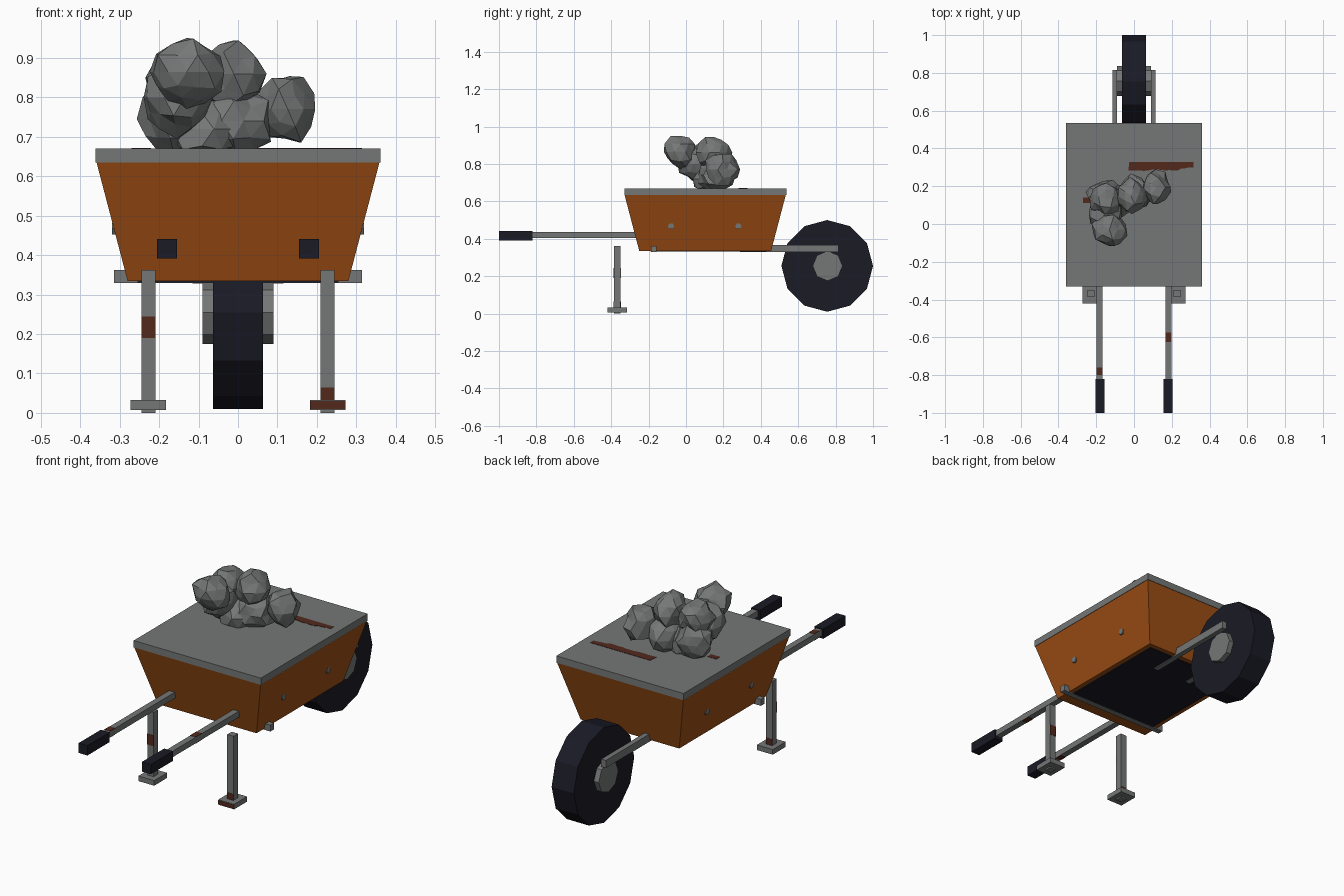
import bpy, bmesh, math, random
from mathutils import Vector, Matrix

if "Cube" in bpy.data.objects:
    bpy.data.objects.remove(bpy.data.objects["Cube"])

random.seed(4)


def mat(name, rgb):
    m = bpy.data.materials.new(name)
    m.diffuse_color = (*rgb, 1)
    m.use_nodes = True
    m.node_tree.nodes["Principled BSDF"].inputs["Base Color"].default_value = m.diffuse_color
    return m


ORANGE = mat("orange_paint", (0.33, 0.075, 0.007))
GREY = mat("grey_metal", (0.175, 0.185, 0.18))
STONE = mat("stone_grey", (0.18, 0.19, 0.187))
BLACK = mat("black_rubber", (0.0105, 0.0105, 0.019))
RUST = mat("rust_brown", (0.085, 0.022, 0.012))


def finish(name, bm, material):
    bmesh.ops.recalc_face_normals(bm, faces=bm.faces)
    me = bpy.data.meshes.new(name)
    bm.to_mesh(me)
    bm.free()
    me.materials.append(material)
    ob = bpy.data.objects.new(name, me)
    bpy.context.collection.objects.link(ob)
    return ob


def box(name, material, x, y, z, taper=0):
    """Box from (min, max) ranges; taper = inset of the bottom face."""
    bm = bmesh.new()
    bmesh.ops.create_cube(bm, size=1)
    for v in bm.verts:
        sx, sy, sz = (math.copysign(1, c) for c in v.co)
        inset = taper if sz < 0 else 0
        v.co = (x[sx > 0] - sx * inset, y[sy > 0] - sy * inset, z[sz > 0])
    return finish(name, bm, material)


def cylinder_x(name, material, centre, radius, width, sides):
    bm = bmesh.new()
    bmesh.ops.create_cone(bm, cap_ends=True, segments=sides, radius1=radius,
                          radius2=radius, depth=width)
    bmesh.ops.transform(bm, verts=bm.verts, matrix=Matrix.Translation(centre)
                        @ Matrix.Rotation(math.pi / 2, 4, 'Y'))
    return finish(name, bm, material)


def span(c, half):
    return (c - half, c + half)


# Tray with lid, dark floor plate and cross bar
box("tray", ORANGE, (-0.36, 0.36), (-0.33, 0.535), (0.335, 0.64), taper=0.08)
box("tray_lid", GREY, (-0.361, 0.361), (-0.33, 0.536), (0.635, 0.67))
box("floor_plate", BLACK, (-0.255, 0.255), (-0.19, 0.43), (0.331, 0.338))
box("cross_bar", GREY, (-0.315, 0.315), (-0.187, -0.158), (0.329, 0.362))

# Wheel and hub
cylinder_x("tire", BLACK, (0, 0.755, 0.255), 0.245, 0.126, 12)
cylinder_x("hub", GREY, (0, 0.757, 0.255), 0.08, 0.18, 8)

# Mirrored parts: handles, grips, legs, feet, forks, bolts
for side, s in (("left", -1), ("right", 1)):
    box(side + "_handle", GREY, span(s * 0.182, 0.016), (-0.84, -0.2), (0.405, 0.436))
    box(side + "_grip", BLACK, span(s * 0.18, 0.025), (-1.0, -0.82), (0.391, 0.441))
    box(side + "_leg", GREY, span(s * 0.227, 0.018), (-0.386, -0.35), (0.0, 0.362))
    box(side + "_foot", GREY, span(s * 0.227, 0.045), (-0.42, -0.315), (0.007, 0.033))
    box(side + "_fork", GREY, span(s * 0.102, 0.013), (0.29, 0.815), (0.328, 0.367))
    for i, y in enumerate((-0.08, 0.28)):
        cylinder_x(f"{side}_bolt_{i}", GREY, (s * 0.305, y, 0.467), 0.017, 0.028, 6)

# Rust patches: handle tops and undersides, leg fronts and backs
for side, s, y in (("left", -1, (-0.80, -0.76)), ("right", 1, (-0.625, -0.575))):
    for part, z in (("top", 0.436), ("under", 0.405)):
        box(f"{side}_handle_rust_{part}", RUST, span(s * 0.182, 0.016), y, span(z, 0.0015))
    for part, y_face, mid in (("front", -0.386, s < 0), ("back", -0.35, s > 0)):
        box(f"{side}_leg_rust_{part}", RUST, span(s * 0.227, 0.018), span(y_face, 0.0015),
            (0.19, 0.245) if mid else (0.03, 0.065))
box("right_foot_rust", RUST, span(0.227, 0.045), span(-0.42, 0.001), (0.01, 0.03))

# Ragged rust streak on the lid
bm = bmesh.new()
n = 16
ring = [(-0.03 + 0.345 * i / n, 0.285 + random.uniform(-0.004, 0.004) + (0.012 if i > 12 else 0))
        for i in range(n + 1)]
ring += [(0.315, 0.327), (-0.025, 0.328)]
face = bm.faces.new([bm.verts.new((x, y, 0.669)) for x, y in ring])
ext = bmesh.ops.extrude_face_region(bm, geom=[face])["geom"]
bmesh.ops.translate(bm, verts=[g for g in ext if isinstance(g, bmesh.types.BMVert)], vec=(0, 0, 0.0025))
finish("lid_rust", bm, RUST)
box("lid_rust_spot", RUST, (-0.27, -0.22), (0.11, 0.14), (0.668, 0.6715))

# Pile of jagged rocks: centre and half sizes
rocks = [
    ((-0.13, -0.03, 0.865), (0.095, 0.095, 0.09)),
    ((-0.015, 0.15, 0.86), (0.088, 0.09, 0.096)),
    ((0.12, 0.19, 0.77), (0.082, 0.095, 0.09)),
    ((-0.155, 0.15, 0.745), (0.095, 0.095, 0.10)),
    ((0.0, 0.16, 0.74), (0.095, 0.10, 0.095)),
    ((-0.155, 0.05, 0.80), (0.09, 0.095, 0.10)),
    ((-0.15, 0.13, 0.85), (0.085, 0.09, 0.085)),
    ((-0.09, 0.13, 0.72), (0.09, 0.09, 0.09)),
]
for i, (c, size) in enumerate(rocks):
    bm = bmesh.new()
    bmesh.ops.create_icosphere(bm, subdivisions=2, radius=1)
    bmesh.ops.rotate(bm, verts=bm.verts, cent=(0, 0, 0), matrix=Matrix.Rotation(i * 1.3, 3, 'Z'))
    for v in bm.verts:
        d = v.co * random.uniform(0.8, 1.1)
        v.co = [p + k * q for p, k, q in zip(c, size, d)]
        v.co.z = max(v.co.z, 0.665)
    finish(f"rock_{i}", bm, STONE)
